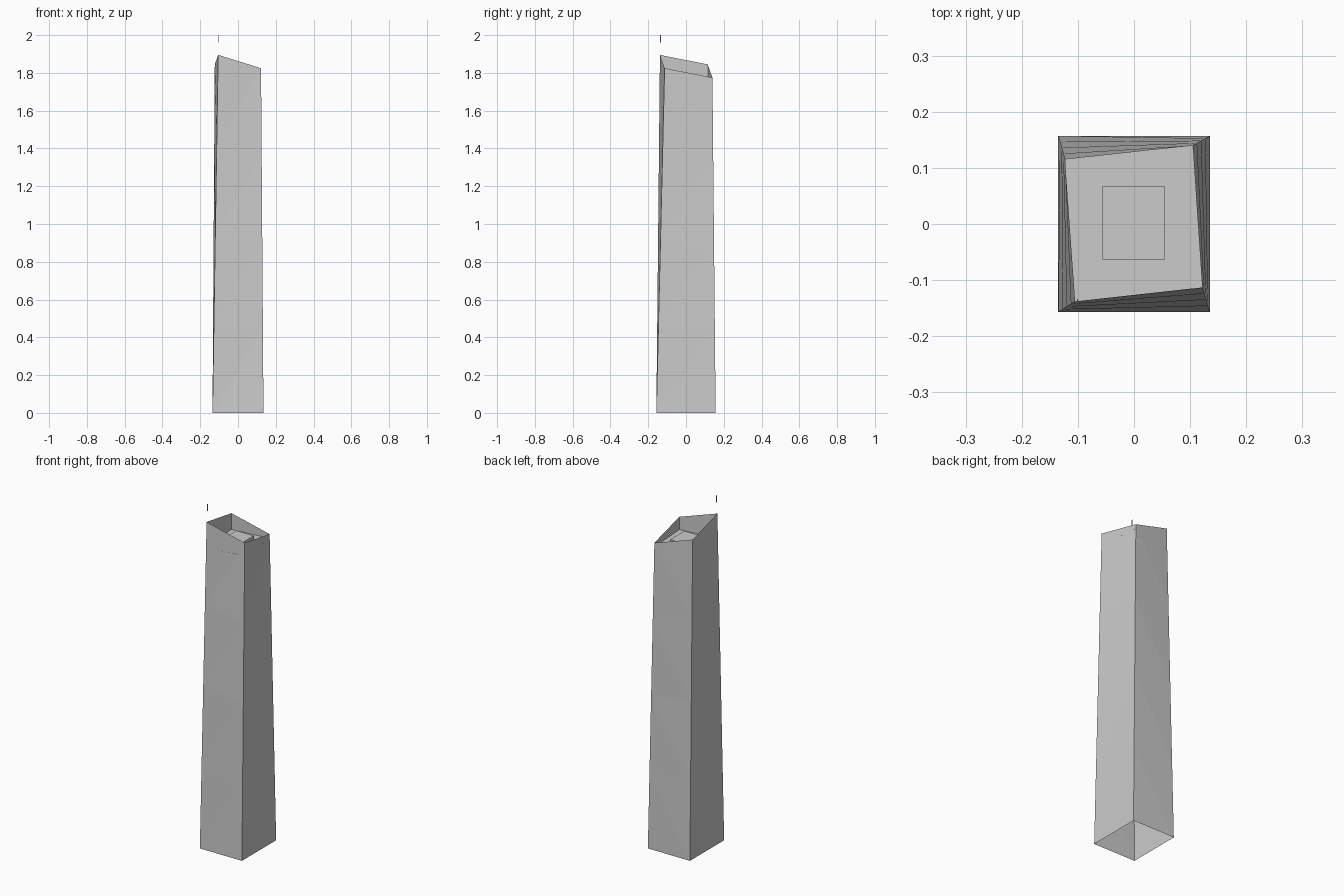
import bpy
import bmesh
from mathutils import Vector

cube = bpy.data.objects.get("Cube")
if cube:
    bpy.data.objects.remove(cube, do_unlink=True)

grey = bpy.data.materials.new("light grey")
grey.use_nodes = True
colour = (0.6, 0.6, 0.6, 1)
grey.diffuse_color = colour
grey.node_tree.nodes["Principled BSDF"].inputs["Base Color"].default_value = colour

# Corners run anticlockwise from the front, at -x
BASE = [Vector(p) for p in [(-0.135, -0.157, 0), (0.135, -0.157, 0),
                            (0.135, 0.157, 0), (-0.135, 0.157, 0)]]
RIM = [Vector(p) for p in [(-0.105, -0.138, 1.895), (0.122, -0.113, 1.825),
                           (0.105, 0.14, 1.775), (-0.123, 0.115, 1.845)]]
ROOF_Z = 1.75
STOREYS = 4


def finish(name, bm):
    mesh = bpy.data.meshes.new(name)
    bm.to_mesh(mesh)
    bm.free()
    mesh.materials.append(grey)
    obj = bpy.data.objects.new(name, mesh)
    bpy.context.collection.objects.link(obj)
    return obj


def box(name, centre, size):
    bm = bmesh.new()
    bmesh.ops.create_cube(bm, size=1)
    bmesh.ops.scale(bm, vec=size, verts=bm.verts)
    bmesh.ops.translate(bm, vec=centre, verts=bm.verts)
    return finish(name, bm)


# Tapered, slightly twisted walls, open at the bottom and at the slanted rim
bm = bmesh.new()
rings = [[bm.verts.new(b.lerp(r, i / STOREYS)) for b, r in zip(BASE, RIM)]
         for i in range(STOREYS + 1)]
for low, high in zip(rings, rings[1:]):
    for i in range(4):
        j = (i + 1) % 4
        bm.faces.new((low[i], low[j], high[j], high[i]))
bmesh.ops.triangulate(bm, faces=bm.faces)
finish("tower_walls", bm)

# Flat roof sunk below the rim
bm = bmesh.new()
bm.faces.new([bm.verts.new(b.lerp(r, ROOF_Z / r.z)) for b, r in zip(BASE, RIM)])
finish("roof", bm)

# Low plant room on the roof
box("roof_plant_room", (-0.001, 0.002, ROOF_Z + 0.015), (0.112, 0.13, 0.03))

# Thin mast tip above the highest corner
box("mast_tip", (-0.101, -0.136, 1.98), (0.002, 0.005, 0.04))
